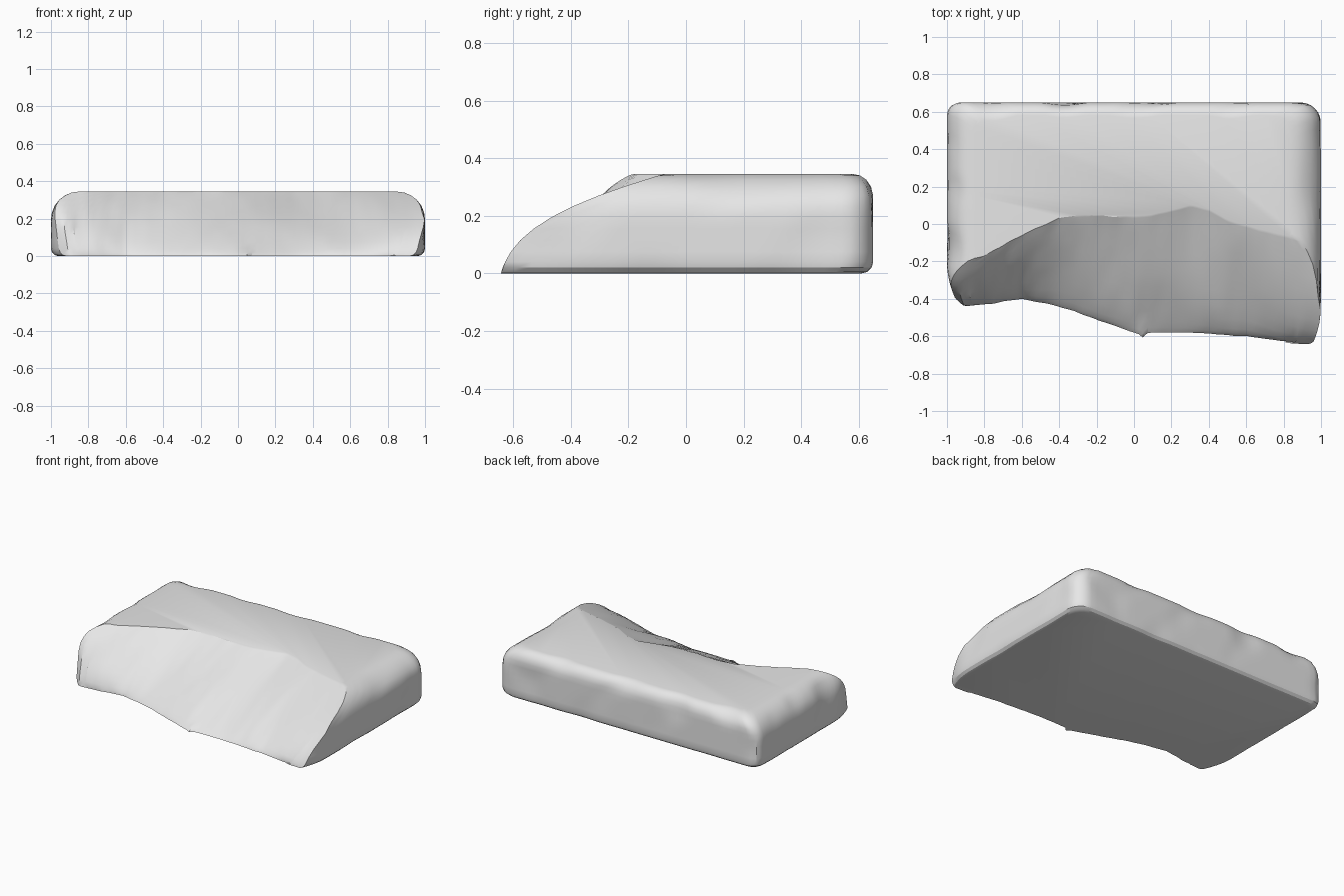
import bpy, bmesh, math
from mathutils import Vector, noise

if "Cube" in bpy.data.objects:
    bpy.data.objects.remove(bpy.data.objects["Cube"])

HEIGHT, BACK = 0.345, 0.65
SIDE_R, BACK_R, FOOT_R = 0.15, 0.07, 0.04

# Plan curves of the broken face: where it meets the ground and the flat top
FOOT = [(-1, -.40), (-.95, -.44), (-.8, -.43), (-.6, -.40), (-.4, -.44),
        (-.2, -.51), (0, -.58), (.3, -.58), (.6, -.60), (.9, -.64), (1, -.64)]
CREST = [(-1, -.22), (-.8, -.17), (-.6, -.06), (-.4, .03), (-.3, .05), (-.1, .04),
         (.1, .05), (.3, .10), (.4, .08), (.5, .02), (.8, -.06), (1, -.10)]


def sample(curve, x):
    """Smoothly interpolated height of a curve at x."""
    for (x0, y0), (x1, y1) in zip(curve, curve[1:]):
        if x <= x1:
            t = max(0, (x - x0) / (x1 - x0))
            return y0 + (y1 - y0) * t
    return curve[-1][1]


def wobble(x, y, z, scale):
    return noise.noise(Vector((x, y, z)) * scale)


def rounding(z, radius, height):
    """Inset of a wall at height z, for a rounded top and foot."""
    u = min(1, max(0, (z - HEIGHT + height) / height))
    v = min(1, max(0, (FOOT_R - z) / FOOT_R))
    return radius * (1 - math.sqrt(1 - u * u)) + FOOT_R * (1 - math.sqrt(1 - v * v))


def broken_face(x, z):
    t = z / HEIGHT
    power = 1.15 + 0.85 * min(1, abs(x)) ** 3
    s = max(0, t) ** power
    y = sample(FOOT, x) * (1 - s) + sample(CREST, x) * s
    y += 0.07 * t * (1 - t) * 2 * wobble(x, 0, z, 3.5)
    y += 0.006 * wobble(x, 2, z, 14)
    if z < 0.03:                                     # small chip on the lower lip
        y -= 0.03 * max(0, 1 - abs(x - 0.045) / 0.03)
    return y


def outline(z):
    """Plan outline of the slab at height z, anticlockwise from the front right."""
    left_in = rounding(z, SIDE_R, SIDE_R)
    back = BACK - rounding(z, BACK_R, 0.08)
    half = 1 - left_in
    pts = []
    for i in range(81):                              # broken front
        x = -half + 2 * half * i / 80
        pts.append((x, broken_face(x, z)))
    r_left, r_right = 0.07, 0.11
    y0 = broken_face(half, z)
    for i in range(1, 25):                           # side wall
        pts.append((half, y0 + (back - r_right - y0) * i / 25))
    for i in range(7):                               # back corner
        a = math.radians(15 * i)
        pts.append((half - r_right + r_right * math.cos(a),
                    back - r_right + r_right * math.sin(a)))
    for i in range(1, 40):                           # back wall
        t = i / 40
        pts.append(((half - r_right) * (1 - t) + (r_left - half) * t, back))
    for i in range(7):                               # other back corner
        a = math.radians(90 + 15 * i)
        pts.append((r_left - half + r_left * math.cos(a),
                    back - r_left + r_left * math.sin(a)))
    y0 = broken_face(-half, z)
    for i in range(1, 25):                           # other side wall
        pts.append((-half, back - r_left + (y0 - back + r_left) * i / 25))
    out = []
    for x, y in pts:
        # Side walls draw in towards the front corners and are slightly worn
        near = max(0, 1 - (y - sample(FOOT, x)) / 0.2)
        worn = 0.012 + 0.04 * (z / HEIGHT) ** 2
        pull = 0.045 * min(1, near) ** 2 if abs(x) > half - 0.12 else 0
        x_new = x * (1 - pull)
        if abs(x) > half - 0.01:
            x_new -= math.copysign(worn * max(0, wobble(x, y, z, 4)), x)
        if y > back - 0.01:
            y -= worn * max(0, wobble(x, 5, z, 4))
        out.append((x_new, y, z))
    return out


# Heights follow the foot rounding, the wall and the top rounding
levels = [FOOT_R * (1 - math.cos(math.radians(a))) for a in (0, 30, 60, 90)]
levels += [0.075, 0.115, 0.155]
levels += [HEIGHT - SIDE_R * (1 - math.sin(math.radians(a))) for a in range(0, 91, 15)]

bm = bmesh.new()
rings = [[bm.verts.new(p) for p in outline(z)] for z in levels]
for low, high in zip(rings, rings[1:]):
    n = len(low)
    for i in range(n):
        j = (i + 1) % n
        bm.faces.new((low[i], low[j], high[j], high[i]))
bm.faces.new(list(reversed(rings[0])))
bm.faces.new(rings[-1])
bmesh.ops.recalc_face_normals(bm, faces=bm.faces)
mesh = bpy.data.meshes.new("stone_slab")
bm.to_mesh(mesh)
bm.free()

stone = bpy.data.materials.new("stone_grey")
stone.use_nodes = True
grey = (0.8, 0.8, 0.8, 1)
stone.diffuse_color = grey
stone.node_tree.nodes["Principled BSDF"].inputs["Base Color"].default_value = grey
mesh.materials.append(stone)

slab = bpy.data.objects.new("stone_slab", mesh)
bpy.context.collection.objects.link(slab)
bpy.context.view_layer.objects.active = slab
slab.select_set(True)
bpy.ops.object.shade_smooth_by_angle(angle=math.radians(28))
